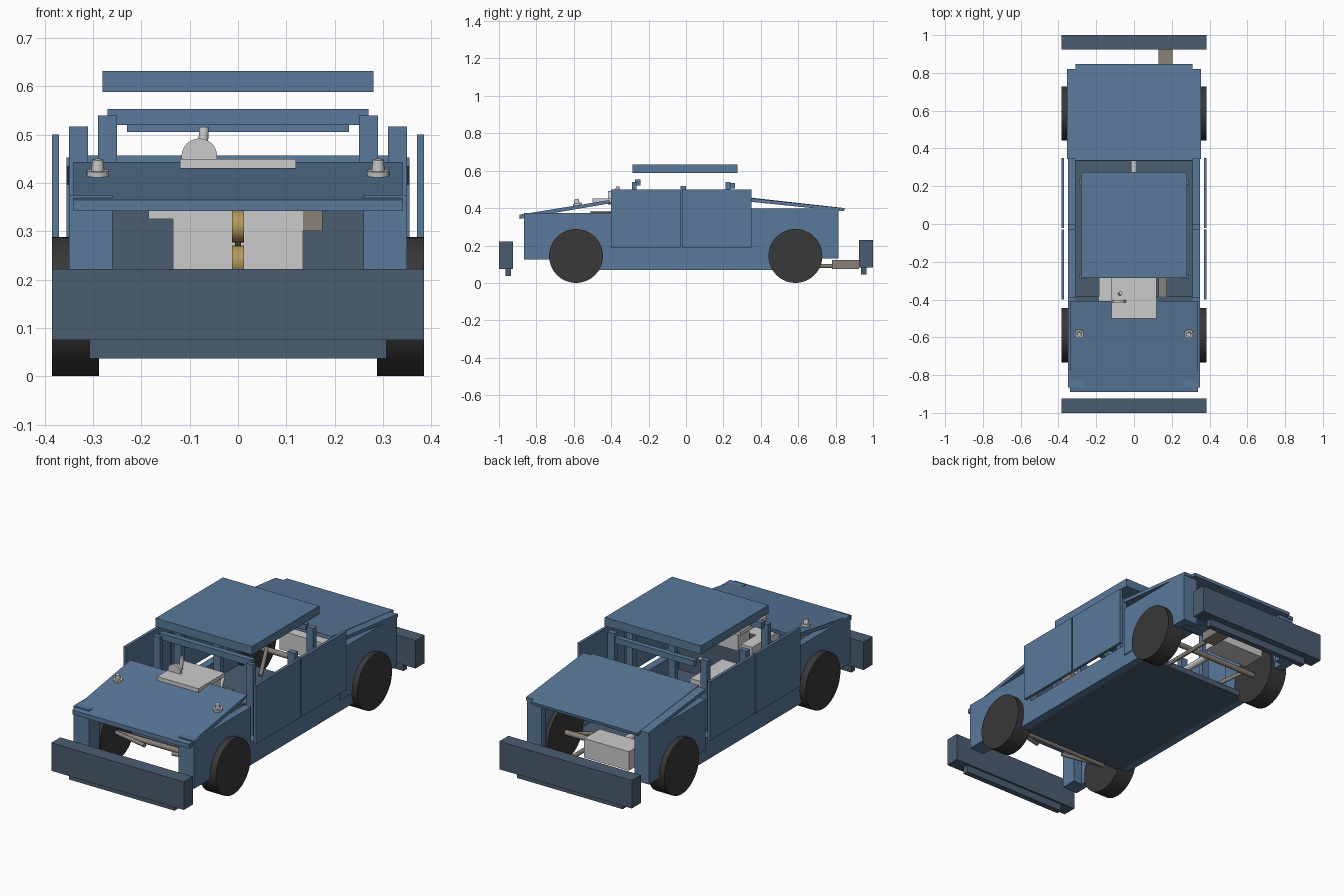
import bpy, bmesh, math
from mathutils import Vector

if "Cube" in bpy.data.objects:
    bpy.data.objects.remove(bpy.data.objects["Cube"])

def mat(name, c):
    m = bpy.data.materials.new(name)
    m.diffuse_color = (*c, 1)
    m.use_nodes = True
    m.node_tree.nodes["Principled BSDF"].inputs["Base Color"].default_value = m.diffuse_color
    return m

BLUE = mat("body_blue", (0.10, 0.19, 0.32))
DARK = mat("dark_blue", (0.07, 0.11, 0.16))
RUBBER = mat("rubber", (0.04, 0.04, 0.04))
TAN = mat("tan_metal", (0.25, 0.22, 0.19))
GOLD = mat("gold_metal", (0.45, 0.32, 0.10))

def finish(name, bm, material=None):
    bmesh.ops.recalc_face_normals(bm, faces=bm.faces)
    me = bpy.data.meshes.new(name)
    bm.to_mesh(me)
    bm.free()
    ob = bpy.data.objects.new(name, me)
    bpy.context.collection.objects.link(ob)
    if material:
        me.materials.append(material)
    return ob

def slab(name, x0, x1, profile, material=None):
    """Extrude a (y, z) outline across x."""
    bm = bmesh.new()
    f = bm.faces.new([bm.verts.new((x0, y, z)) for y, z in profile])
    r = bmesh.ops.extrude_face_region(bm, geom=[f])
    moved = [v for v in r["geom"] if isinstance(v, bmesh.types.BMVert)]
    bmesh.ops.translate(bm, verts=moved, vec=(x1 - x0, 0, 0))
    return finish(name, bm, material)

def box(name, x, y, z, material=None):
    return slab(name, x[0], x[1], [(y[0], z[0]), (y[1], z[0]), (y[1], z[1]), (y[0], z[1])], material)

def rod(name, a, b, r, material=None, r2=None, sides=24):
    """Cylinder or cone between two points."""
    a, b = Vector(a), Vector(b)
    bm = bmesh.new()
    bmesh.ops.create_cone(bm, cap_ends=True, segments=sides, radius1=r,
                          radius2=r if r2 is None else r2, depth=(b - a).length)
    ob = finish(name, bm, material)
    for p in ob.data.polygons:
        p.use_smooth = len(p.vertices) == 4
    ob.location = (a + b) / 2
    ob.rotation_mode = 'QUATERNION'
    ob.rotation_quaternion = (b - a).to_track_quat('Z', 'Y')
    return ob

def span(s, a, b):
    return tuple(sorted((s * a, s * b)))

# Bumpers with lower lips
for end, s, dz in (("front", -1, 0), ("rear", 1, 0.008)):
    box(end + "_bumper", (-.385, .385), span(s, .925, 1), (.075 + dz, .222 + dz), DARK)
    box(end + "_bumper_lip", (-.307, .307), span(s, .935, .965), (.037 + dz, .075 + dz), DARK)

# Floor and firewall
box("floor_pan", (-.31, .31), (-.48, .48), (.07, .10), DARK)
box("firewall", (-.31, .31), (-.41, -.385), (.10, .38), DARK)

# Parts repeated left and right
for side, s in (("left", -1), ("right", 1)):
    box(side + "_sill", span(s, .31, .35), (-.48, .48), (.07, .19), BLUE)
    box(side + "_front_fender", span(s, .31, .35), (-.79, -.39), (.125, .375), BLUE)
    box(side + "_front_corner", span(s, .26, .35), (-.865, -.78), (.125, .375), BLUE)
    box(side + "_rear_fender", span(s, .31, .355), (.345, .80), (.13, .397), BLUE)
    box(side + "_rear_corner", span(s, .27, .355), (.78, .815), (.13, .397), BLUE)
    box(side + "_front_door", span(s, .37, .385), (-.40, -.03), (.19, .50), BLUE)
    box(side + "_rear_door", span(s, .37, .385), (-.022, .35), (.19, .50), BLUE)
    box(side + "_middle_pillar", span(s, .31, .35), (-.03, .0), (.19, .517), BLUE)
    box(side + "_front_post", span(s, .25, .29), (-.29, -.265), (.10, .54), BLUE)
    box(side + "_rear_post", span(s, .25, .29), (.21, .238), (.10, .54), BLUE)
    # Wheels
    for end, y in (("front", -.588), ("rear", .585)):
        rod(f"{end}_{side}_wheel", (s * .288, y, .144), (s * .385, y, .144), .144, RUBBER, sides=48)
    # Hood pins
    base = Vector((s * .29, -.58, .412))
    up = Vector((0, -.16, 1)).normalized()
    rod(side + "_hood_pin_base", base, base + up * .014, .023)
    rod(side + "_hood_pin", base + up * .01, base + up * .037, .014, r2=.011)
    # Suspension arms
    rod(side + "_front_arm", (s * .08, -.66, .16), (s * .29, -.60, .15), .010, TAN)
    rod(side + "_rear_arm", (s * .15, .40, .10), (s * .24, .58, .15), .010, TAN)

# Sloping hood and trunk lid
slab("hood", -.34, .34, [(-.89, .342), (-.41, .425), (-.408, .443), (-.89, .365)], BLUE)
slab("trunk_lid", -.31, .31, [(.333, .437), (.845, .384), (.848, .40), (.335, .457)], BLUE)

# Lids overlap the wider rear deck
for side, s in (("left", -1), ("right", 1)):
    slab(side + "_deck_edge", s * .305, s * .355,
         [(.345, .434), (.82, .385), (.82, .402), (.345, .453)], BLUE)

# Roof and cross bars
box("roof", (-.28, .28), (-.285, .275), (.588, .632), BLUE)
box("front_roof_bar", (-.27, .27), (-.272, -.243), (.52, .553), BLUE)
box("rear_roof_bar", (-.23, .23), (.236, .263), (.505, .535), BLUE)

# Engine and dashboard
box("engine_block", (-.135, .135), (-.51, -.41), (.14, .385))
box("engine_cover", (-.12, .12), (-.50, -.28), (.43, .45))
box("dash_core", (-.10, .10), (-.385, -.29), (.34, .43))
box("left_engine_box", (-.185, -.12), (-.51, -.285), (.325, .385))
box("right_engine_box", (.13, .175), (-.51, -.285), (.30, .38), TAN)
rod("dial", (-.08, -.416, .455), (-.08, -.402, .455), .037)
rod("lever", (-.075, -.37, .44), (-.07, -.365, .515), .010)
for i, z in enumerate((.31, .237)):
    rod(f"pulley_{i + 1}", (-.012, -.54, z), (.012, -.54, z), .033, GOLD)
box("belt", (-.006, .006), (-.545, -.535), (.22, .33), RUBBER)

# Drivetrain
rod("drive_shaft", (0, -.42, .15), (0, .57, .15), .017)
rod("front_axle", (-.29, -.588, .144), (.29, -.588, .144), .014, TAN)
rod("rear_axle", (-.29, .585, .144), (.29, .585, .144), .014, TAN)
box("gearbox", (-.06, .06), (-.385, -.12), (.10, .22))
rod("gear_stick", (0, -.18, .21), (0, -.12, .34), .009)
box("fuel_tank", (-.20, .06), (.63, .76), (.14, .24))

# Exhaust
rod("exhaust_pipe", (.17, .45, .09), (.17, .79, .09), .011, TAN)
box("muffler", (.13, .205), (.78, .925), (.075, .122), TAN)
